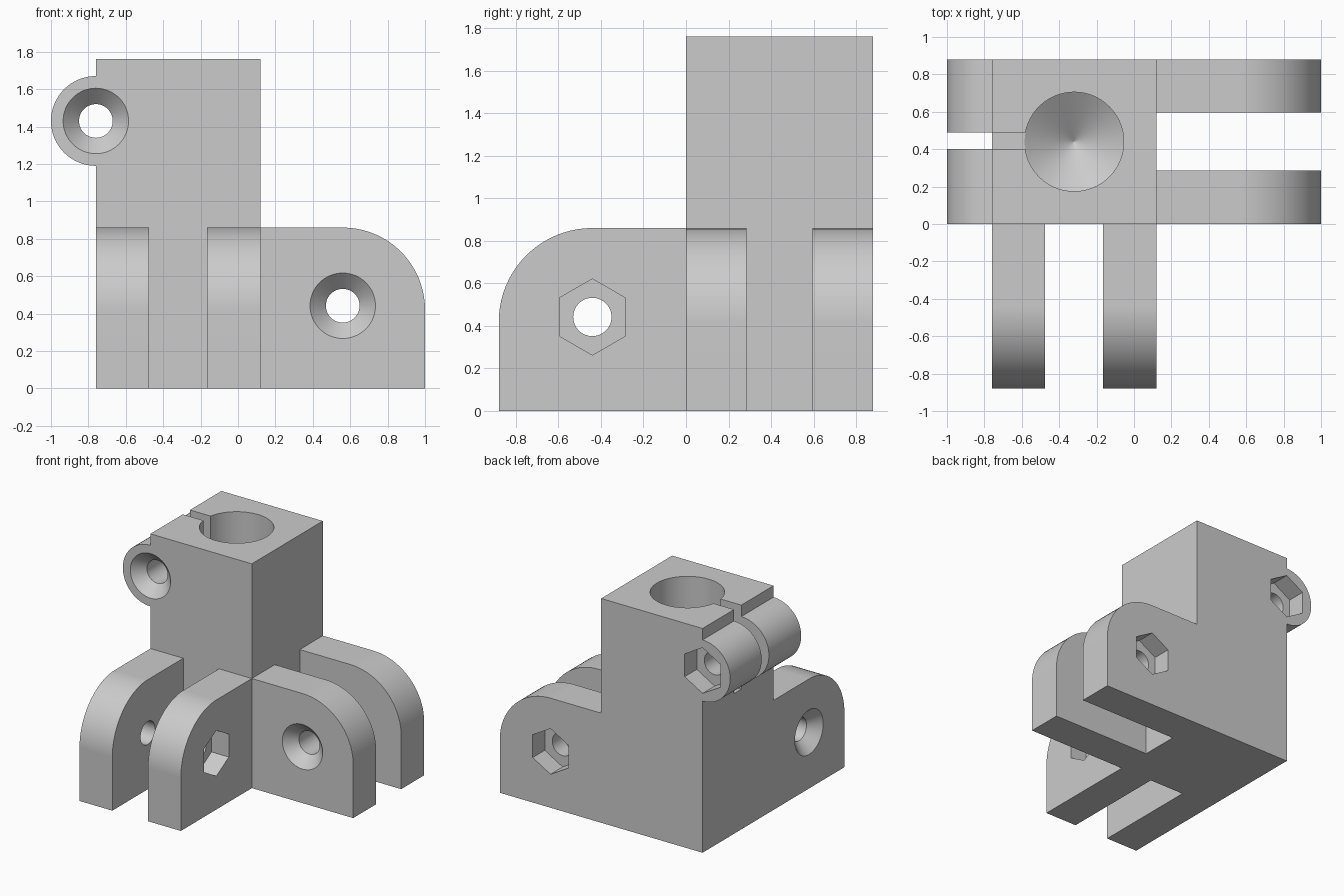
import bpy, bmesh, math
from mathutils import Matrix, Vector

if "Cube" in bpy.data.objects:
    bpy.data.objects.remove(bpy.data.objects["Cube"], do_unlink=True)

GREY = (0.6, 0.6, 0.6, 1)
mat = bpy.data.materials.new("plain_grey")
mat.use_nodes = True
mat.diffuse_color = GREY
mat.node_tree.nodes["Principled BSDF"].inputs["Base Color"].default_value = GREY

LEFT, RIGHT = -0.76, 0.12      # tower sides
DEPTH, HEIGHT = 0.88, 1.76     # tower depth and height
ARM_Z, ARM_R = 0.86, 0.44      # arm height and corner radius
GAP = (0.285, 0.595)           # fork gap across the arm thickness
MID_X, MID_Y = -0.32, 0.44     # tower axis
CLAMP_Z = 1.43                 # clamp bolt height
SLOT_Z = 1.10                  # bottom of bore and slot


def finish(name, bm):
    bmesh.ops.recalc_face_normals(bm, faces=bm.faces)
    mesh = bpy.data.meshes.new(name)
    bm.to_mesh(mesh)
    bm.free()
    mesh.materials.append(mat)
    obj = bpy.data.objects.new(name, mesh)
    bpy.context.collection.objects.link(obj)
    return obj


def extrude(name, points, vector):
    bm = bmesh.new()
    face = bm.faces.new([bm.verts.new(p) for p in points])
    out = bmesh.ops.extrude_face_region(bm, geom=[face])
    verts = [v for v in out["geom"] if isinstance(v, bmesh.types.BMVert)]
    bmesh.ops.translate(bm, verts=verts, vec=vector)
    return finish(name, bm)


def box(name, x, y, z):
    points = [(x[0], y[0], z[0]), (x[1], y[0], z[0]), (x[1], y[1], z[0]), (x[0], y[1], z[0])]
    return extrude(name, points, (0, 0, z[1] - z[0]))


def lathe(name, start, axis, profile, sides=64, turn=0.0):
    """Closed solid of (radius, distance) rings along an axis."""
    bm = bmesh.new()
    rings = []
    for radius, dist in profile:
        rings.append([bm.verts.new((radius * math.cos(a), radius * math.sin(a), dist))
                      for a in (turn + math.tau * i / sides for i in range(sides))])
    for low, high in zip(rings, rings[1:]):
        for i in range(sides):
            j = (i + 1) % sides
            bm.faces.new((low[i], low[j], high[j], high[i]))
    bm.faces.new(rings[0])
    bm.faces.new(rings[-1])
    # Local x stays vertical so that hexagons keep a point at the top
    z = Vector(axis)
    x = Vector((0, 0, 1)) if abs(z.z) < 0.5 else Vector((1, 0, 0))
    rot = Matrix((x, z.cross(x), z)).transposed().to_4x4()
    bm.transform(Matrix.Translation(start) @ rot)
    return finish(name, bm)


def combine(target, tool, operation="DIFFERENCE"):
    mod = target.modifiers.new(tool.name, "BOOLEAN")
    mod.operation, mod.solver, mod.object = operation, "EXACT", tool
    bpy.context.view_layer.objects.active = target
    bpy.ops.object.modifier_apply(modifier=mod.name)
    bpy.data.objects.remove(tool, do_unlink=True)


def bolt_hole(target, start, axis):
    """Through hole, countersunk at the start, hex nut pocket at the end."""
    r, head, over = 0.09, 0.175, 0.02
    combine(target, lathe("bolt_cutter", start, axis,
                          [(head + over, -over), (r, head - r), (r, DEPTH + over)]))
    combine(target, lathe("nut_cutter", start, axis,
                          [(0.179, DEPTH - 0.15), (0.179, DEPTH + over)], sides=6))


def corner(steps=20):
    """Quarter circle from the arm tip up to its flat top, as (reach, z)."""
    return [(ARM_R * math.cos(a), ARM_Z - ARM_R + ARM_R * math.sin(a))
            for a in (math.pi / 2 * i / steps for i in range(steps + 1))]


# Tower with the side arm as one stepped profile
profile = [(LEFT, 0), (1, 0)] + [(1 - ARM_R + d, z) for d, z in corner()]
profile += [(RIGHT, ARM_Z), (RIGHT, HEIGHT), (LEFT, HEIGHT)]
bracket = extrude("clamp_bracket", [(x, 0, z) for x, z in profile], (0, DEPTH, 0))
combine(bracket, box("side_gap", (RIGHT, 1.1), GAP, (-0.1, 1)))

# Front arm, split into two fork tines
profile = [(0.2, 0), (-DEPTH, 0)] + [(ARM_R - DEPTH - d, z) for d, z in corner()] + [(0.2, ARM_Z)]
front_arm = extrude("front_arm", [(LEFT, y, z) for y, z in profile], (RIGHT - LEFT, 0, 0))
combine(front_arm, box("front_gap", (LEFT + GAP[0], LEFT + GAP[1]), (-1, 0), (-0.1, 1)))
combine(bracket, front_arm, "UNION")

# Round clamp ears
combine(bracket, lathe("clamp_ears", (LEFT, 0, CLAMP_Z), (0, 1, 0),
                       [(0.24, 0), (0.24, DEPTH)]), "UNION")

# Bore with conical floor, and the clamp slot
combine(bracket, lathe("bore", (MID_X, MID_Y, 0), (0, 0, 1),
                       [(0.002, SLOT_Z - 0.18), (0.265, SLOT_Z), (0.265, 1.9)]))
combine(bracket, box("clamp_slot", (-1.1, MID_X - 0.1), (0.4, 0.49), (SLOT_Z, 1.9)))

# Bolt holes through both forks and the clamp
bolt_hole(bracket, (0.56, 0, 0.442), (0, 1, 0))
bolt_hole(bracket, (LEFT, -0.44, 0.442), (1, 0, 0))
bolt_hole(bracket, (LEFT, 0, CLAMP_Z), (0, 1, 0))

# Smooth rounds, crisp edges
bpy.ops.object.select_all(action="DESELECT")
bracket.select_set(True)
bpy.context.view_layer.objects.active = bracket
bpy.ops.object.shade_smooth_by_angle(angle=math.radians(30))
weighted = bracket.modifiers.new("flat_faces", "WEIGHTED_NORMAL")
weighted.keep_sharp = True
